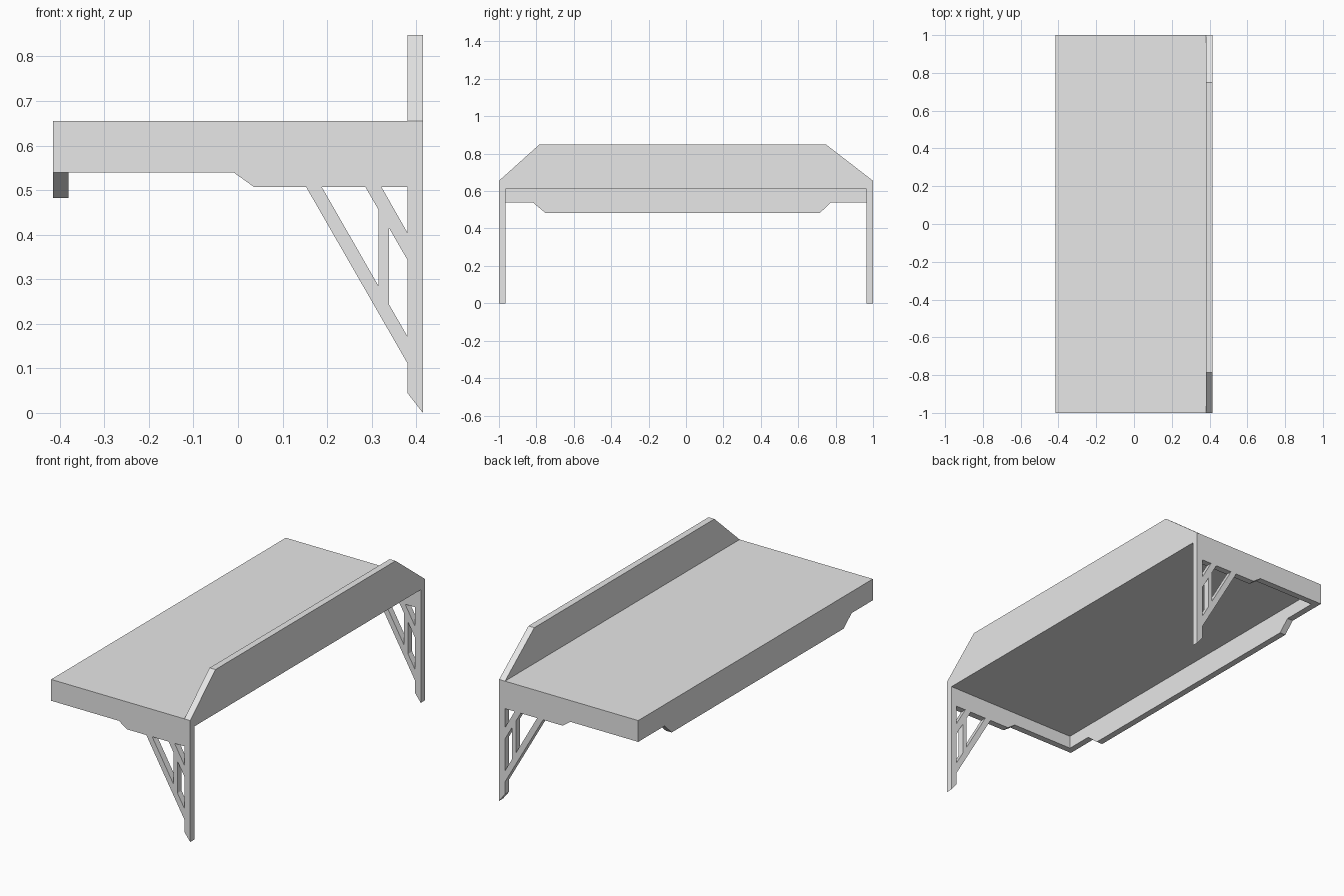
import bpy
import bmesh
from mathutils import Vector

cube = bpy.data.objects.get("Cube")
if cube:
    bpy.data.objects.remove(cube, do_unlink=True)

# Single plain grey material
grey = bpy.data.materials.new("plain grey")
grey.use_nodes = True
colour = (0.8, 0.8, 0.8, 1)
grey.diffuse_color = colour
grey.node_tree.nodes["Principled BSDF"].inputs["Base Color"].default_value = colour

HALF_X, HALF_Y = 0.415, 1.0
T = 0.035                      # board thickness
TOP, SOFFIT = 0.655, 0.61      # roof slab faces
EAVE, HAUNCH = 0.54, 0.507     # undersides of the end boards
INNER = HALF_X - T             # inner face of posts and parapet


def extrude(name, profile, axis, start, depth):
    """Extrude a flat profile along x (profile is y, z) or y (profile is x, z)."""
    def place(a, b):
        return Vector((start, a, b)) if axis == "x" else Vector((a, start, b))
    offset = Vector((depth, 0, 0)) if axis == "x" else Vector((0, depth, 0))
    bm = bmesh.new()
    face = bm.faces.new([bm.verts.new(place(a, b)) for a, b in profile])
    result = bmesh.ops.extrude_face_region(bm, geom=[face], use_keep_orig=True)
    moved = [g for g in result["geom"] if isinstance(g, bmesh.types.BMVert)]
    bmesh.ops.translate(bm, verts=moved, vec=offset)
    bmesh.ops.recalc_face_normals(bm, faces=bm.faces)
    mesh = bpy.data.meshes.new(name)
    bm.to_mesh(mesh)
    bm.free()
    mesh.materials.append(grey)
    obj = bpy.data.objects.new(name, mesh)
    bpy.context.collection.objects.link(obj)
    return obj


# Flat roof slab
extrude("roof_slab", [(-HALF_X, SOFFIT), (HALF_X, SOFFIT), (HALF_X, TOP), (-HALF_X, TOP)],
        "y", -HALF_Y, 2 * HALF_Y)

# Parapet with sloping ends
extrude("parapet", [(-HALF_Y, TOP), (HALF_Y, TOP), (0.75, 0.848), (-0.785, 0.848)],
        "x", INNER, T)

# Valance along the open edge, with a dropped middle
edge = HALF_Y - T
extrude("valance", [(-edge, SOFFIT), (-edge, EAVE), (-0.82, EAVE), (-0.75, 0.482),
                    (0.715, 0.482), (0.775, EAVE), (edge, EAVE), (edge, SOFFIT)],
        "x", -HALF_X, T)

# Profiles shared by both end frames
end_parts = {
    "end_board": [(-HALF_X, SOFFIT), (-HALF_X, EAVE), (-0.01, EAVE), (0.036, HAUNCH),
                  (INNER, HAUNCH), (INNER, SOFFIT)],
    "post": [(INNER, SOFFIT), (INNER, 0.045), (HALF_X, 0), (HALF_X, SOFFIT)],
    "long_brace": [(0.153, HAUNCH), (INNER, 0.112), (INNER, 0.172), (0.188, HAUNCH)],
    "short_brace": [(0.286, HAUNCH), (INNER, 0.344), (INNER, 0.405), (0.322, HAUNCH)],
    "upright": [(0.315, 0.285), (0.339, 0.243), (0.339, 0.415), (0.315, 0.457)],
}
for side, start in (("front", -HALF_Y), ("back", HALF_Y - T)):
    for part, profile in end_parts.items():
        extrude(f"{side}_{part}", profile, "y", start, T)
